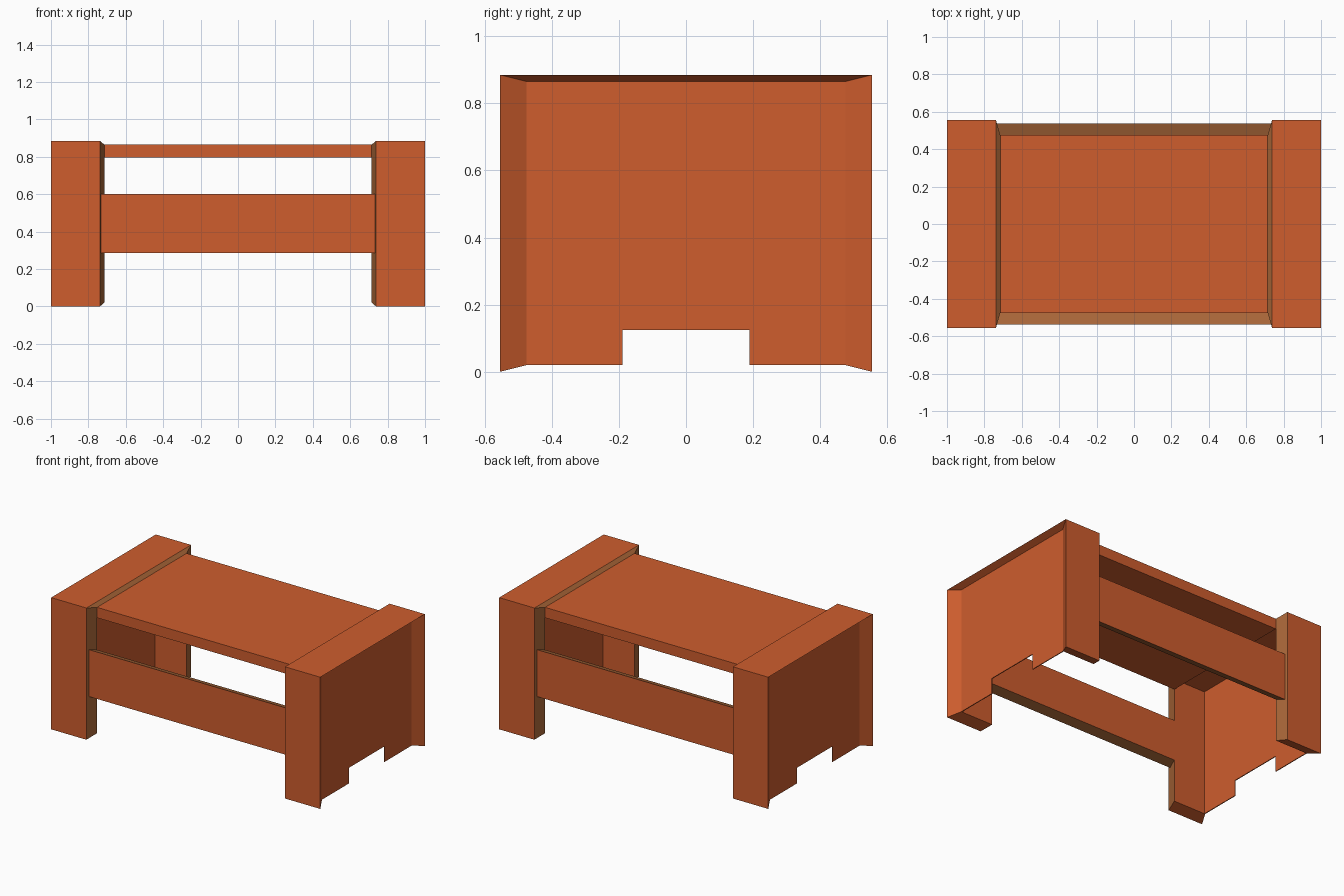
import bpy, bmesh

if "Cube" in bpy.data.objects:
    bpy.data.objects.remove(bpy.data.objects["Cube"])


def material(name, rgb):
    m = bpy.data.materials.new(name)
    m.diffuse_color = (*rgb, 1)
    m.use_nodes = True
    m.node_tree.nodes["Principled BSDF"].inputs["Base Color"].default_value = m.diffuse_color
    return m


ORANGE = material("orange_wood", (0.62, 0.11, 0.027))
BROWN = material("brown_edge", (0.40, 0.135, 0.04))


def finish(name, bm):
    bmesh.ops.recalc_face_normals(bm, faces=bm.faces)
    me = bpy.data.meshes.new(name)
    bm.to_mesh(me)
    bm.free()
    me.materials.append(ORANGE)
    me.materials.append(BROWN)
    ob = bpy.data.objects.new(name, me)
    bpy.context.collection.objects.link(ob)
    return ob


# End frame: an upside-down U band whose inner skin is shifted toward the middle
def end_frame(name, s):
    outer = [(-0.555, 0), (-0.555, 0.885), (0.555, 0.885), (0.555, 0)]
    inner = [(-0.475, 0.02), (-0.475, 0.865), (0.475, 0.865), (0.475, 0.02)]
    bm = bmesh.new()
    rings = []
    for o, i in zip(outer, inner):
        pts = [(1.0, *o), (0.738, *o), (0.715, *i), (0.957, *i)]
        rings.append([bm.verts.new((s * x, y, z)) for x, y, z in pts])
    for a, b in zip(rings, rings[1:]):
        for k in range(4):
            n = (k + 1) % 4
            f = bm.faces.new((a[k], a[n], b[n], b[k]))
            f.material_index = 1 if k == 1 else 0  # bevel facing the middle
    bm.faces.new(rings[0])
    bm.faces.new(rings[-1])
    finish(name, bm)


# End panel: thin sheet with a notch cut in its lower edge
def end_panel(name, s):
    prof = [(-0.475, 0.02), (-0.19, 0.02), (-0.19, 0.125), (0.19, 0.125),
            (0.19, 0.02), (0.475, 0.02), (0.475, 0.865), (-0.475, 0.865)]
    bm = bmesh.new()
    face = bm.faces.new([bm.verts.new((s * 0.957, y, z)) for y, z in prof])
    ext = bmesh.ops.extrude_face_region(bm, geom=[face])["geom"]
    moved = [v for v in ext if isinstance(v, bmesh.types.BMVert)]
    bmesh.ops.translate(bm, verts=moved, vec=(-s * 0.006, 0, 0))
    finish(name, bm)


# Rail: board that tapers slightly toward its inner face
def rail(name, s):
    bm = bmesh.new()
    rings = []
    for x, y, z0, z1 in [(0.735, 0.537, 0.285, 0.60), (0.715, 0.475, 0.305, 0.58)]:
        pts = [(-x, z0), (x, z0), (x, z1), (-x, z1)]
        rings.append([bm.verts.new((px, s * y, pz)) for px, pz in pts])
    a, b = rings
    bm.faces.new(a)
    bm.faces.new(b)
    for k in range(4):
        n = (k + 1) % 4
        bm.faces.new((a[k], a[n], b[n], b[k])).material_index = 1
    finish(name, bm)


for side, s in (("left", -1), ("right", 1)):
    end_frame(side + "_end_frame", s)
    end_panel(side + "_end_panel", s)
for side, s in (("front", -1), ("back", 1)):
    rail(side + "_rail", s)

# Table top
bm = bmesh.new()
bmesh.ops.create_cube(bm, size=1)
bmesh.ops.scale(bm, verts=bm.verts, vec=(1.43, 0.95, 0.07))
bmesh.ops.translate(bm, verts=bm.verts, vec=(0, 0, 0.83))
finish("table_top", bm)
